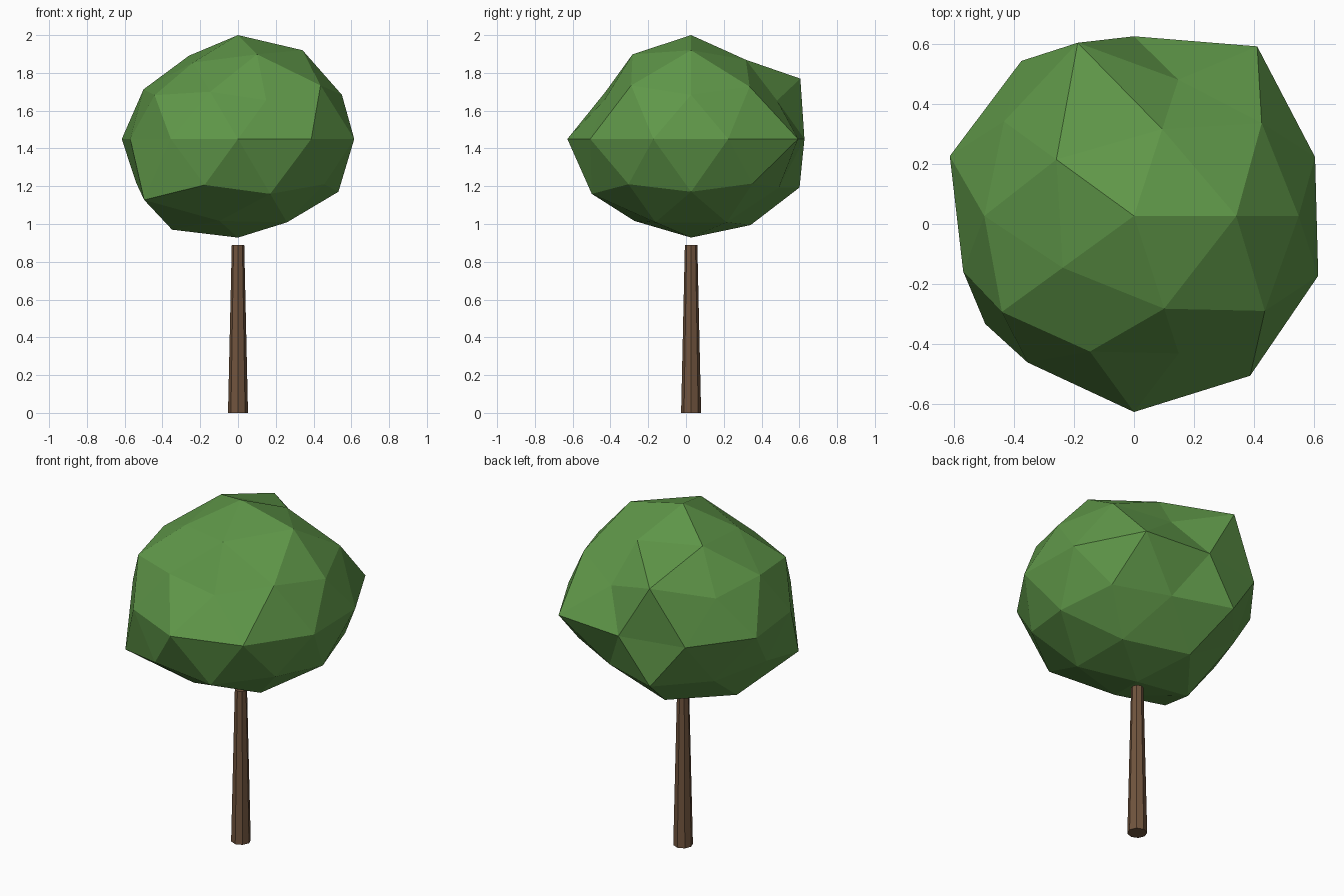
import bpy
import bmesh
import math

cube = bpy.data.objects.get("Cube")
if cube:
    bpy.data.objects.remove(cube, do_unlink=True)

AXIS_Y = 0.027


def make_material(name, color):
    mat = bpy.data.materials.new(name)
    mat.use_nodes = True
    rgba = (*color, 1.0)
    mat.diffuse_color = rgba
    mat.node_tree.nodes["Principled BSDF"].inputs["Base Color"].default_value = rgba
    return mat


def add_object(name, bm, mat, location):
    mesh = bpy.data.meshes.new(name)
    bm.to_mesh(mesh)
    bm.free()
    mesh.materials.append(mat)
    obj = bpy.data.objects.new(name, mesh)
    obj.location = location
    bpy.context.collection.objects.link(obj)
    return obj


leaf_green = make_material("leaf green", (0.115, 0.31, 0.066))
bark_brown = make_material("bark brown", (0.165, 0.09, 0.048))

# Trunk: tapered eight-sided post
HEIGHT = 0.89
bm = bmesh.new()
bmesh.ops.create_cone(bm, cap_ends=True, segments=8,
                      radius1=0.053, radius2=0.033, depth=HEIGHT)
add_object("trunk", bm, bark_brown, (0, AXIS_Y, HEIGHT / 2))

# Crown: squashed faceted ball, each ring of corners pushed in or out,
# rings listed from top to bottom, corners by angle from +x
ring_radii = [
    [0.647],
    [0.65, 0.58, 0.61, 0.56, 0.62],
    [0.62, 0.715, 0.588, 0.56, 0.635],
    [0.615, 0.535, 0.60, 0.61, 0.54],
    [0.636, 0.70, 0.60, 0.64, 0.647, 0.60, 0.605, 0.655, 0.66, 0.647],
    [0.62, 0.675, 0.604, 0.64, 0.63],
    [0.625, 0.575, 0.60, 0.722, 0.65],
    [0.61, 0.63, 0.664, 0.60, 0.61],
    [0.614],
]
radii = [r for ring in ring_radii for r in ring]


def ring_order(vert):
    angle = round(math.degrees(math.atan2(vert.co.y, vert.co.x))) % 360
    return (-round(vert.co.z, 2), angle)


bm = bmesh.new()
bmesh.ops.create_icosphere(bm, subdivisions=2, radius=1)
for vert, r in zip(sorted(bm.verts, key=ring_order), radii, strict=True):
    vert.co *= r
    vert.co.z *= 0.85
add_object("crown", bm, leaf_green, (0, AXIS_Y, 1.45))
